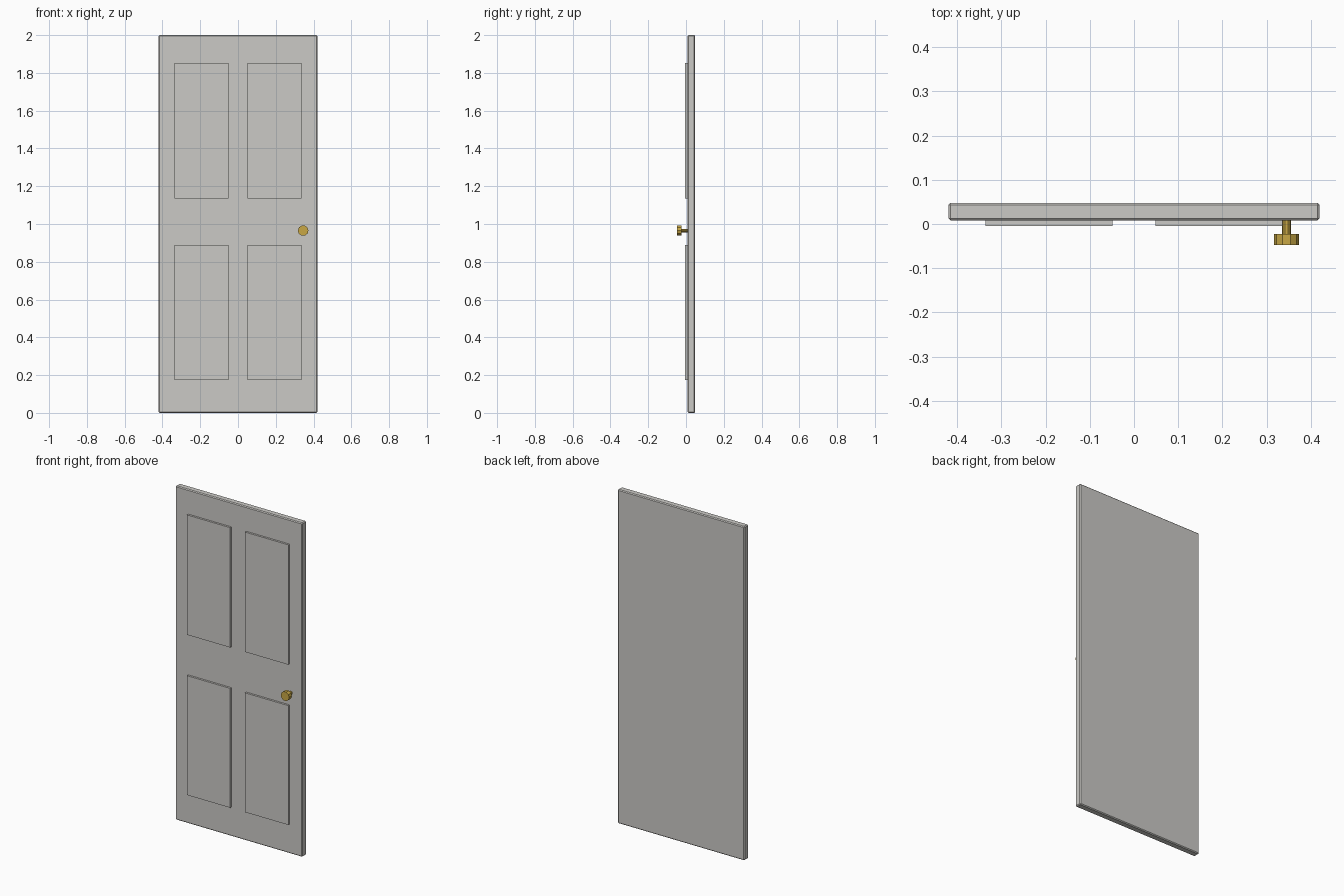
import bpy, bmesh, math
from mathutils import Matrix

if "Cube" in bpy.data.objects:
    bpy.data.objects.remove(bpy.data.objects["Cube"])


def material(name, rgb):
    m = bpy.data.materials.new(name)
    m.diffuse_color = (*rgb, 1.0)
    m.use_nodes = True
    m.node_tree.nodes["Principled BSDF"].inputs["Base Color"].default_value = m.diffuse_color
    return m


GREY = material("warm_grey_paint", (0.60, 0.59, 0.565))
BRASS = material("brass", (0.58, 0.39, 0.06))


def add_object(name, bm, mat):
    bmesh.ops.recalc_face_normals(bm, faces=bm.faces[:])
    mesh = bpy.data.meshes.new(name)
    bm.to_mesh(mesh)
    bm.free()
    mesh.materials.append(mat)
    obj = bpy.data.objects.new(name, mesh)
    bpy.context.collection.objects.link(obj)
    return obj


def box(name, lo, hi, mat, bevel=0.0):
    bm = bmesh.new()
    size = [b - a for a, b in zip(lo, hi)]
    mid = [(a + b) / 2 for a, b in zip(lo, hi)]
    bmesh.ops.create_cube(bm, size=1, matrix=Matrix.Translation(mid) @ Matrix.Diagonal((*size, 1)))
    obj = add_object(name, bm, mat)
    if bevel:
        mod = obj.modifiers.new("edge_chamfer", 'BEVEL')
        mod.width = bevel
        mod.segments = 1
    return obj


def rod(name, x, z, y0, y1, radius, sides, mat):
    """Flat-sided cylinder running along y."""
    bm = bmesh.new()
    place = Matrix.Translation((x, (y0 + y1) / 2, z)) @ Matrix.Rotation(math.pi / 2, 4, 'X')
    bmesh.ops.create_cone(bm, cap_ends=True, segments=sides, radius1=radius, radius2=radius,
                          depth=abs(y1 - y0), matrix=place)
    # put a corner at each side of the knob
    turn = Matrix.Rotation(math.pi / 2, 3, 'Y')
    bmesh.ops.rotate(bm, cent=(x, 0, z), matrix=turn, verts=bm.verts[:])
    return add_object(name, bm, mat)


# Door slab with chamfered edges
FRONT = 0.008
box("door_slab", (-0.42, FRONT, 0), (0.42, 0.048, 2.0), GREY, bevel=0.005)

# Four raised panels on the front
for row, z0, z1 in (("lower", 0.175, 0.89), ("upper", 1.135, 1.853)):
    for side, x0, x1 in (("left", -0.336, -0.049), ("right", 0.049, 0.336)):
        box(f"{row}_{side}_panel", (x0, -0.004, z0), (x1, FRONT + 0.004, z1), GREY)

# Knob on a short stem
rod("knob_stem", 0.345, 0.965, FRONT + 0.002, -0.023, 0.010, 10, BRASS)
rod("door_knob", 0.345, 0.965, -0.023, -0.048, 0.028, 10, BRASS)
